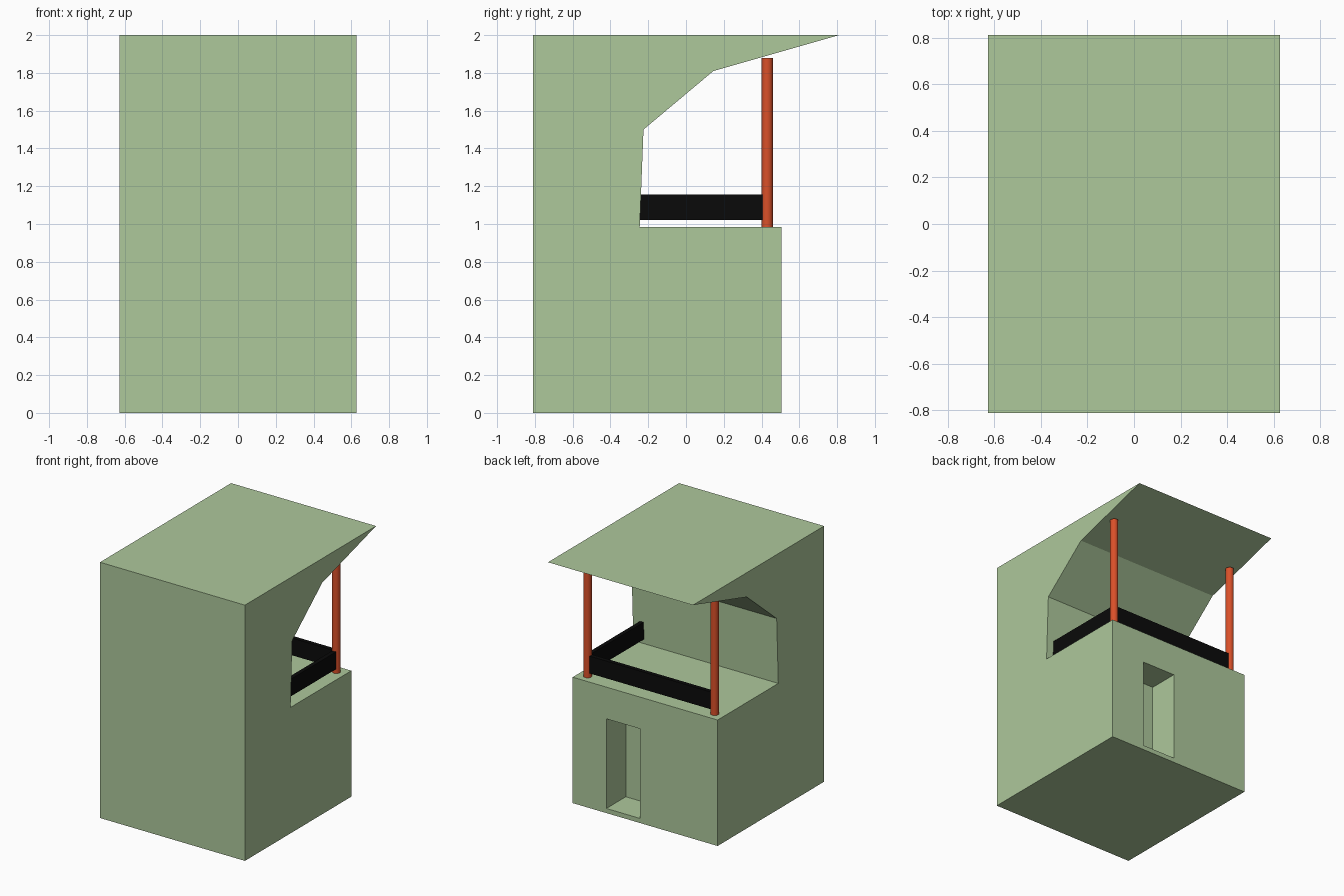
import bpy
import bmesh

cube = bpy.data.objects.get("Cube")
if cube:
    bpy.data.objects.remove(cube, do_unlink=True)


def material(name, rgb):
    mat = bpy.data.materials.new(name)
    mat.use_nodes = True
    mat.diffuse_color = (*rgb, 1)
    bsdf = mat.node_tree.nodes["Principled BSDF"]
    bsdf.inputs["Base Color"].default_value = (*rgb, 1)
    return mat


green = material("pale green", (0.42, 0.58, 0.33))
orange = material("burnt orange", (0.70, 0.08, 0.022))
black = material("black", (0.003, 0.003, 0.003))


def box(name, low, high, mat):
    """Box spanning two opposite corners."""
    centre = [(a + b) / 2 for a, b in zip(low, high)]
    bpy.ops.mesh.primitive_cube_add(size=1, location=centre)
    obj = bpy.context.object
    obj.name = name
    obj.scale = [b - a for a, b in zip(low, high)]
    obj.data.materials.append(mat)
    return obj


# House body: side profile (y, z) with terrace and overhanging roof, extruded in x
half_width = 0.627
profile = [(-0.81, 0), (0.505, 0), (0.505, 0.985), (-0.245, 0.985),
           (-0.225, 1.5), (0.145, 1.81), (0.81, 2), (-0.81, 2)]
bm = bmesh.new()
side = bm.faces.new([bm.verts.new((-half_width, y, z)) for y, z in profile])
extruded = bmesh.ops.extrude_face_region(bm, geom=[side])["geom"]
bmesh.ops.translate(bm, vec=(2 * half_width, 0, 0),
                    verts=[v for v in extruded if isinstance(v, bmesh.types.BMVert)])
bmesh.ops.recalc_face_normals(bm, faces=bm.faces)
mesh = bpy.data.meshes.new("house_body")
bm.to_mesh(mesh)
bm.free()
body = bpy.data.objects.new("house_body", mesh)
bpy.context.collection.objects.link(body)
mesh.materials.append(green)

# Doorway recess in the back wall
cutter = box("doorway_cutter", (0.044, 0.265, 0.036), (0.335, 0.7, 0.737), green)
cutter.hide_render = True
cut = body.modifiers.new("doorway", "BOOLEAN")
cut.operation = "DIFFERENCE"
cut.solver = "EXACT"
cut.object = cutter
bpy.context.view_layer.objects.active = body
bpy.ops.object.modifier_apply(modifier=cut.name)
bpy.data.objects.remove(cutter, do_unlink=True)

# Terrace posts
post_x, post_y, base, top = 0.55, 0.43, 0.98, 1.88
for name, sign in (("left_post", 1), ("right_post", -1)):
    bpy.ops.mesh.primitive_cylinder_add(
        vertices=32, radius=0.03, depth=top - base,
        location=(sign * post_x, post_y, (base + top) / 2))
    post = bpy.context.object
    post.name = name
    post.data.materials.append(orange)
    bpy.ops.object.shade_smooth_by_angle()

# Railings along the back and the left of the terrace
t, low, high = 0.016, 1.02, 1.155
box("back_railing", (-post_x, post_y - t, low), (post_x, post_y + t, high), black)
box("left_railing", (post_x - t, -0.245, low), (post_x + t, post_y, high), black)
